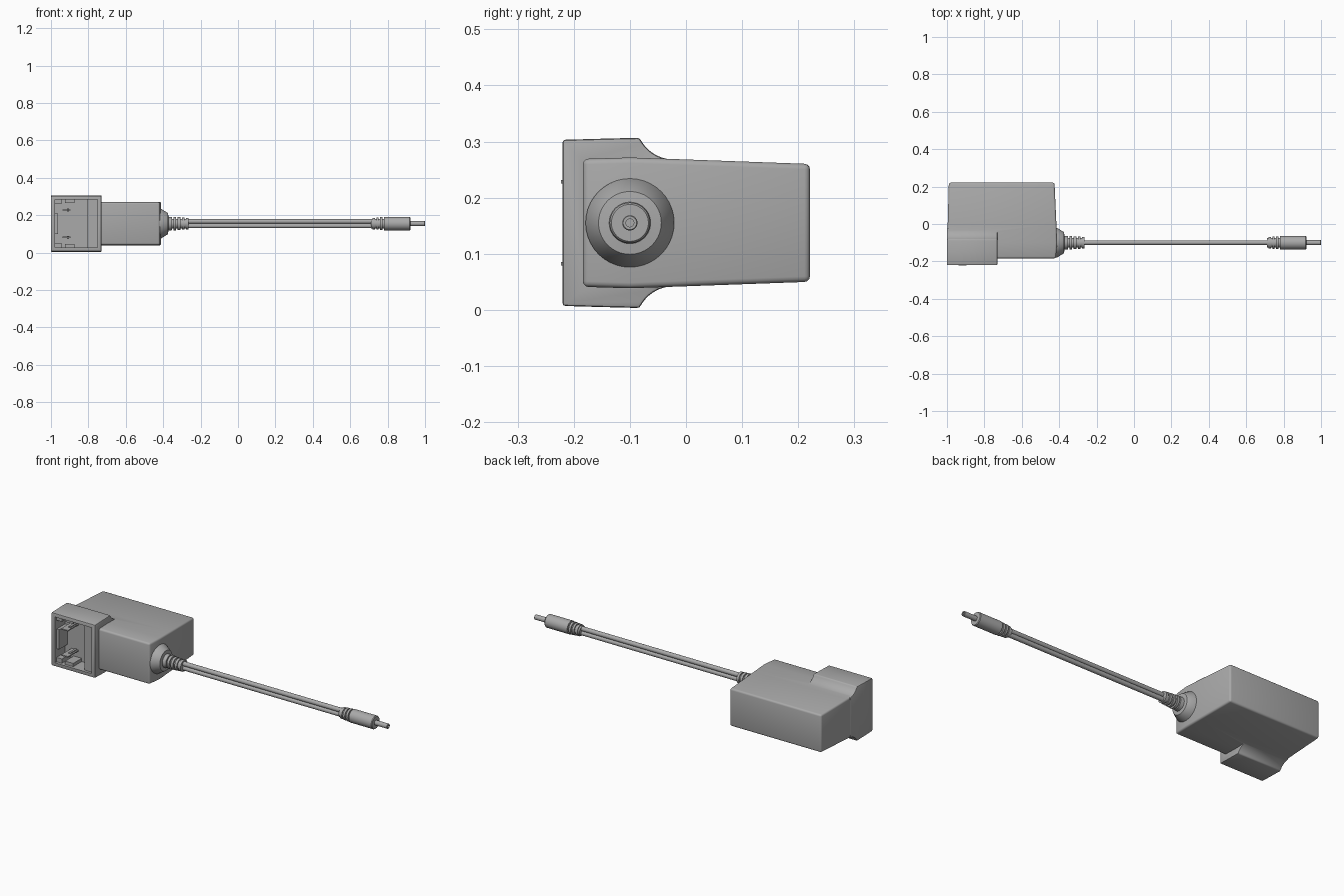
import bpy, bmesh, math
from mathutils import Vector

cube = bpy.data.objects.get("Cube")
if cube:
    bpy.data.objects.remove(cube, do_unlink=True)

grey = bpy.data.materials.new("plain grey")
grey.use_nodes = True
grey.diffuse_color = (0.4, 0.4, 0.4, 1)
grey.node_tree.nodes["Principled BSDF"].inputs["Base Color"].default_value = (0.4, 0.4, 0.4, 1)

AXIS_Y, MID_Z = -0.10, 0.155


def finish(name, bm, smooth=True):
    bmesh.ops.recalc_face_normals(bm, faces=bm.faces)
    mesh = bpy.data.meshes.new(name)
    bm.to_mesh(mesh)
    bm.free()
    mesh.materials.append(grey)
    ob = bpy.data.objects.new(name, mesh)
    bpy.context.scene.collection.objects.link(ob)
    if smooth:
        smooth_object(ob)
    return ob


def smooth_object(ob):
    bpy.ops.object.select_all(action='DESELECT')
    ob.select_set(True)
    bpy.context.view_layer.objects.active = ob
    bpy.ops.object.shade_smooth_by_angle(angle=math.radians(35))


def loft(bm, loops):
    """Skin a stack of equal loops and cap both ends."""
    rings = [[bm.verts.new(p) for p in loop] for loop in loops]
    n = len(rings[0])
    for a, b in zip(rings, rings[1:]):
        for i in range(n):
            bm.faces.new((a[i], a[(i + 1) % n], b[(i + 1) % n], b[i]))
    bm.faces.new(rings[0])
    bm.faces.new(rings[-1])


def box(bm, x0, x1, y0, y1, z0, z1):
    loft(bm, [[(x0, y, z0), (x1, y, z0), (x1, y, z1), (x0, y, z1)] for y in (y0, y1)])


def lathe(name, profile, z=MID_Z, sides=40):
    """Turn (x, radius) pairs around a line along x."""
    bm = bmesh.new()
    angles = [2 * math.pi * i / sides for i in range(sides)]
    loft(bm, [[(x, AXIS_Y + r * math.cos(a), z + r * math.sin(a)) for a in angles]
              for x, r in profile])
    return finish(name, bm)


def modify(ob, kind, **settings):
    mod = ob.modifiers.new(kind.title(), kind)
    for key, value in settings.items():
        setattr(mod, key, value)
    bpy.context.view_layer.objects.active = ob
    bpy.ops.object.modifier_apply(modifier=mod.name)


# Adapter body: tapered rectangular sections along y, half height about the middle
bm = bmesh.new()
sections = [(-0.184, -0.996, -0.418, 0.114), (-0.10, -0.999, -0.411, 0.1165),
            (0.0, -0.996, -0.415, 0.113), (0.221, -0.99, -0.425, 0.105)]
loft(bm, [[(l, y, MID_Z - h), (r, y, MID_Z - h), (r, y, MID_Z + h), (l, y, MID_Z + h)]
          for y, l, r, h in sections])
body = finish("adapter_body", bm, False)
modify(body, 'BEVEL', width=0.010, segments=3, limit_method='ANGLE',
       angle_limit=math.radians(40))

# Socket housing: side profile with a concave fillet running into the body
arc = [(-0.022 + 0.067 * math.cos(math.radians(a)), 0.180 + 0.067 * math.sin(math.radians(a)))
       for a in range(205, 271, 8)]
upper = [(-0.22, 0.148), (-0.15, 0.150)] + arc + [(-0.022, 0.09)]
outline = upper + [(y, -h) for y, h in reversed(upper)]
bm = bmesh.new()
loft(bm, [[(x, y, MID_Z + h) for y, h in outline] for x in (-1.0, -0.73)])
housing = finish("socket_housing", bm, False)
modify(housing, 'BEVEL', width=0.005, segments=2, limit_method='ANGLE',
       angle_limit=math.radians(50))

# Socket recess cut through the joined shell
bm = bmesh.new()
box(bm, -0.978, -0.752, -0.25, -0.13, 0.027, 0.283)
cutter = finish("recess_cutter", bm, False)
modify(body, 'BOOLEAN', operation='UNION', object=housing, solver='EXACT')
modify(body, 'BOOLEAN', operation='DIFFERENCE', object=cutter, solver='EXACT')
for helper in (housing, cutter):
    bpy.data.objects.remove(helper, do_unlink=True)
smooth_object(body)

# Guide ribs and ledge inside the recess, mirrored top and bottom
bm = bmesh.new()
box(bm, -0.805, -0.75, -0.205, -0.125, 0.026, 0.284)
box(bm, -0.98, -0.962, -0.205, -0.125, 0.10, 0.21)
for side in (-1, 1):
    for x0, x1, depth in ((-0.98, -0.945, 0.024), (-0.925, -0.875, 0.018)):
        z0, z1 = sorted((MID_Z + side * 0.13, MID_Z + side * (0.128 - depth)))
        box(bm, x0, x1, -0.205, -0.125, z0, z1)
finish("recess_guides", bm, False)

# Contact blades on small bases
bm = bmesh.new()
for side in (-1, 1):
    z = MID_Z + side * 0.073
    box(bm, -0.937, -0.895, -0.223, -0.125, z - 0.003, z + 0.003)
    box(bm, -0.915, -0.903, -0.19, -0.125, z - 0.008, z + 0.008)
finish("contact_blades", bm, False)

# Cable outlet cone on the body side
lathe("cable_outlet", [(-0.43, 0.079), (-0.411, 0.079), (-0.374, 0.056),
                       (-0.372, 0.037), (-0.352, 0.035), (-0.352, 0.02)])


# Strain reliefs: a core carrying evenly spaced rings
def strain_relief(name, x0, x1, rings, r0, r1):
    pitch = (x1 - x0) / rings
    profile = [(x0 - 0.01, 0.026)]
    for i in range(rings):
        r = r0 + (r1 - r0) * i / (rings - 1)
        a = x0 + i * pitch
        b = a + pitch * 0.62
        profile += [(a, 0.026), (a, r), (b, r), (b, 0.026)]
    lathe(name, profile)


strain_relief("body_strain_relief", -0.345, -0.255, 4, 0.036, 0.031)
strain_relief("plug_strain_relief", 0.72, 0.80, 4, 0.031, 0.036)

# Twin-core cable
for name, side in (("upper_wire", 1), ("lower_wire", -1)):
    lathe(name, [(-0.30, 0.0125), (0.76, 0.0125)], MID_Z + side * 0.012, 20)

# Barrel plug with a hollow tip
lathe("plug_grip", [(0.785, 0.02), (0.785, 0.036), (0.918, 0.036), (0.922, 0.033), (0.922, 0.01)])
lathe("plug_tip", [(0.90, 0.0135), (0.998, 0.0135), (1.0, 0.012), (1.0, 0.007), (0.94, 0.007)])
